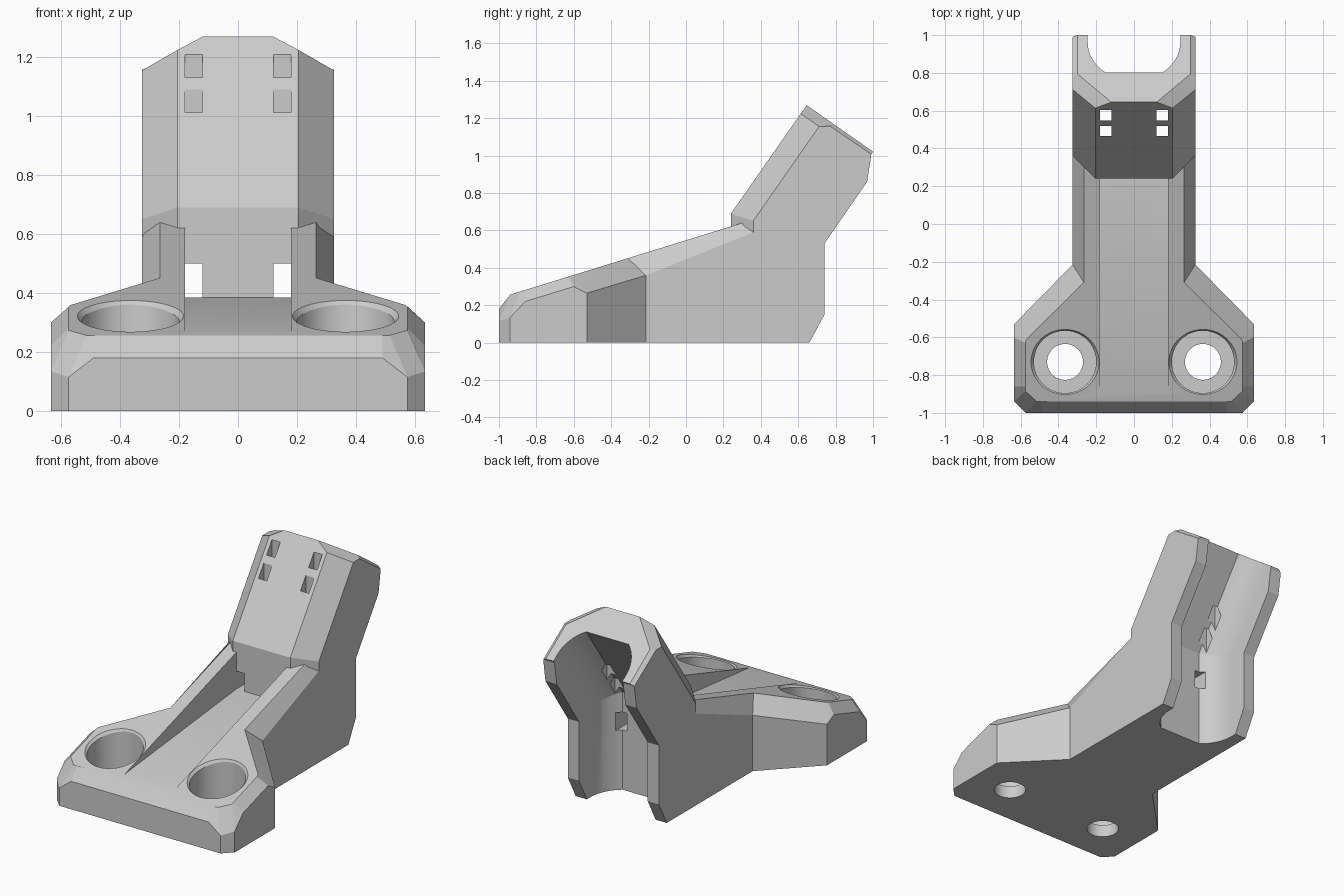
import bpy, bmesh, math
from mathutils import Matrix, Vector

cube = bpy.data.objects.get("Cube")
if cube:
    bpy.data.objects.remove(cube, do_unlink=True)

grey = bpy.data.materials.new("light_grey")
grey.use_nodes = True
colour = (0.6, 0.6, 0.6, 1)
grey.diffuse_color = colour
grey.node_tree.nodes["Principled BSDF"].inputs["Base Color"].default_value = colour

LEAN = math.radians(35)
SLOPE = 0.309


def finish(bm, name):
    bmesh.ops.recalc_face_normals(bm, faces=bm.faces)
    mesh = bpy.data.meshes.new(name)
    bm.to_mesh(mesh)
    bm.free()
    mesh.materials.append(grey)
    obj = bpy.data.objects.new(name, mesh)
    bpy.context.collection.objects.link(obj)
    return obj


def loft(name, half_rings):
    """Mirror each half ring across x, bridge the rings and cap both ends."""
    bm = bmesh.new()
    rings = []
    for half in half_rings:
        full = list(half) + [(-x, y, z) for x, y, z in reversed(half)]
        rings.append([bm.verts.new(p) for p in full])
    for a, b in zip(rings, rings[1:]):
        for i in range(len(a)):
            j = (i + 1) % len(a)
            bm.faces.new((a[i], a[j], b[j], b[i]))
    bm.faces.new(rings[0])
    bm.faces.new(rings[-1])
    return finish(bm, name)


def box(name, x, y, z):
    bm = bmesh.new()
    bmesh.ops.create_cube(bm, size=1)
    for v in bm.verts:
        v.co = Vector(r[0] if c < 0 else r[1] for c, r in zip(v.co, (x, y, z)))
    return finish(bm, name)


def drum(name, r1, r2, depth, place):
    bm = bmesh.new()
    bmesh.ops.create_cone(bm, cap_ends=True, segments=64, radius1=r1,
                          radius2=r2, depth=depth, matrix=place)
    return finish(bm, name)


def combine(target, tool, operation):
    mod = target.modifiers.new(operation, 'BOOLEAN')
    mod.operation = operation
    mod.solver = 'EXACT'
    mod.object = tool
    bpy.context.view_layer.objects.active = target
    bpy.ops.object.modifier_apply(modifier=mod.name)
    bpy.data.objects.remove(tool, do_unlink=True)


def deck(y):
    return 0.257 + SLOPE * (y + 0.94)


def lean(x, d, t):
    """Point in the leaning neck: d is depth from its front, t is along it."""
    c, s = math.cos(LEAN), math.sin(LEAN)
    return (x, 0.645 + c * d + s * t, 1.27 - s * d + c * t)


def bend(x, d):
    return (x, 0.24 + d, 0.69 - 0.32 * d)


# Wedge base with a chamfered top rim
rim = [(0.49, -1, 0.18), (0.575, -1, 0.115), (0.635, -0.94, 0.135),
       (0.635, -0.86, 0.22), (0.635, -0.6, 0.30), (0.635, -0.53, 0.265),
       (0.325, -0.215, 0.36), (0.325, 0.45, 0.626)]
top = [(0.49, -0.94), (0.515, -0.94), (0.575, -0.885), (0.575, -0.86),
       (0.575, -0.63), (0.57, -0.61), (0.265, -0.31), (0.265, 0.4)]
bracket = loft("bracket_body", [[(x, y, 0) for x, y, z in rim], rim,
                                [(x, y, deck(y)) for x, y in top]])

# Upright column that bends back into the leaning neck
section = [(0.205, 0), (0.325, 0.12), (0.325, 0.167), (0.325, 0.5)]
foot = section[:3] + [(0.325, 0.42)]
shoulder = [(0.205, 0, -0.055), (0.325, 0.12, -0.055),
            (0.325, 0.167, -0.02), (0.325, 0.434, -0.017)]
crown = [(0.12, 0), (0.285, 0.168), (0.30, 0.185), (0.30, 0.434)]
neck = loft("neck", [
    [(x, 0.24 + d, 0) for x, d in foot],
    [(x, 0.24 + d, 0.15) for x, d in section],
    [bend(x, d) for x, d in section],
    [lean(x, d, -0.15) for x, d in section],
    [lean(*p) for p in shoulder],
    [lean(x, d, 0) for x, d in crown]])
combine(bracket, neck, 'UNION')

# Rounded channel along the back of the column and neck
R, centre = 0.245, 0.385
start = math.acos(0.15 / R)
arc = [start * (1 - i / 14) for i in range(15)]
trough = [(R * math.cos(a), centre - R * math.sin(a)) for a in arc] + [(R, 0.8)]
channel = loft("channel_cutter", [
    [(x, 0.24 + d, -0.1) for x, d in trough],
    [bend(x, d) for x, d in trough],
    [lean(x, d, 0.2) for x, d in trough]])
combine(bracket, channel, 'DIFFERENCE')

# Groove in the deck that deepens towards the column
groove = box("groove_cutter", (-0.18, 0.18), (-0.9, 0.24), (0.27, 1))
for v in groove.data.vertices:
    if v.co.z < 0.5 and v.co.y > 0:
        v.co.z = 0.385
combine(bracket, groove, 'DIFFERENCE')

for side in (-1, 1):
    xs = sorted((side * 0.12, side * 0.18))
    # Strap slots through the column and the neck
    combine(bracket, box("low_slot", xs, (0.2, 0.65), (0.385, 0.5)), 'DIFFERENCE')
    for y in (0.465, 0.548):
        combine(bracket, box("high_slot", xs, (y, y + 0.055), (0.6, 1.35)),
                'DIFFERENCE')
    # Screw hole, wide counterbore and its bevelled lip
    spot = Vector((side * 0.365, -0.73, 0))
    up = Vector((0, 0, 1))
    combine(bracket, drum("screw_hole", 0.095, 0.095, 0.6,
                          Matrix.Translation(spot)), 'DIFFERENCE')
    combine(bracket, drum("counterbore", 0.165, 0.165, 0.6,
                          Matrix.Translation(spot + up * 0.38)), 'DIFFERENCE')
    lip = Matrix.Translation(spot + up * deck(-0.73)) @ \
        Matrix.Rotation(math.atan(SLOPE), 4, 'X')
    combine(bracket, drum("lip", 0.163, 0.197, 0.036, lip), 'DIFFERENCE')

# Smooth the round walls, keep the flats crisp
bpy.ops.object.select_all(action='DESELECT')
bracket.select_set(True)
bpy.context.view_layer.objects.active = bracket
bpy.ops.object.shade_smooth_by_angle(angle=math.radians(12))
